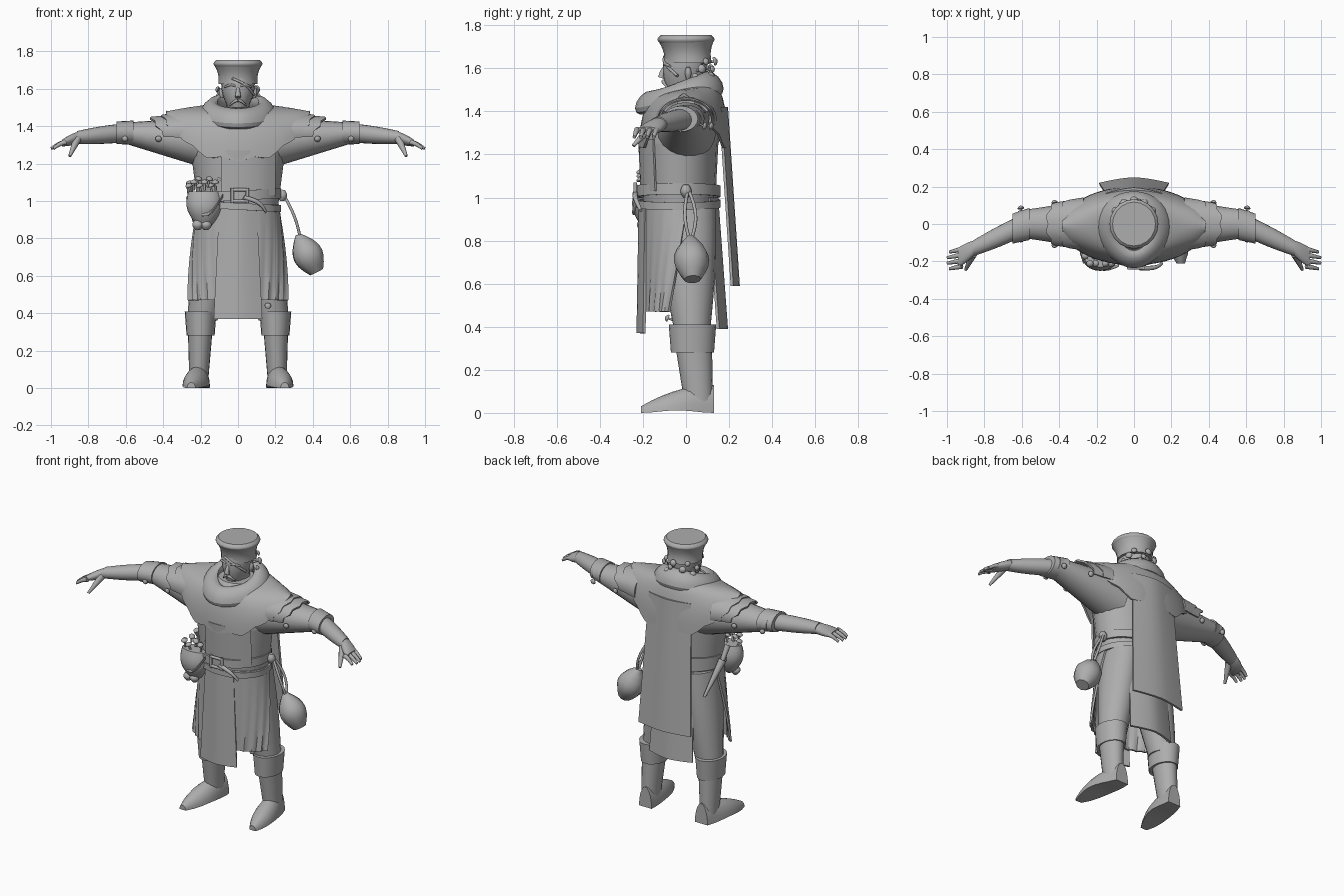
import bpy, bmesh
from math import sin, cos, pi, radians, sqrt
from mathutils import Vector

if "Cube" in bpy.data.objects:
    bpy.data.objects.remove(bpy.data.objects["Cube"])

grey = bpy.data.materials.new("plain grey")
grey.use_nodes = True
grey.diffuse_color = (.42, .42, .42, 1)
for node in grey.node_tree.nodes:
    if node.type == 'BSDF_PRINCIPLED':
        node.inputs["Base Color"].default_value = grey.diffuse_color


def lerp(start, end, t):
    return start + (end - start) * t


def grid(name, rows, closed=False, cap=False, thick=0, mirror=False):
    """Skin a list of point rows into a mesh object."""
    bm = bmesh.new()
    verts = [[bm.verts.new(point) for point in row] for row in rows]
    count = len(rows[0])
    for lower, upper in zip(verts, verts[1:]):
        for i in range(count if closed else count - 1):
            j = (i + 1) % count
            bm.faces.new((lower[i], lower[j], upper[j], upper[i]))
    if cap:
        bm.faces.new(verts[0])
        bm.faces.new(verts[-1])
    bmesh.ops.recalc_face_normals(bm, faces=bm.faces[:])
    if thick:
        bmesh.ops.solidify(bm, geom=bm.faces[:], thickness=thick)
        bmesh.ops.recalc_face_normals(bm, faces=bm.faces[:])
    mesh = bpy.data.meshes.new(name)
    bm.to_mesh(mesh)
    bm.free()
    mesh.materials.append(grey)
    mesh.shade_smooth()
    mesh.set_sharp_from_angle(angle=radians(40))
    part = bpy.data.objects.new(name, mesh)
    bpy.context.scene.collection.objects.link(part)
    if mirror:
        part.modifiers.new("mirror", 'MIRROR').use_mirror_merge = False


def sheet(name, rule, across=9, along=8, closed=False, **options):
    """Sample rule(u, v) over the unit square."""
    spans = across if closed else across - 1
    rows = [[rule(i / spans, j / (along - 1)) for i in range(across)] for j in range(along)]
    grid(name, rows, closed=closed, **options)


def loft(name, start, end, size, end_size, swell=0, axis='Z', mirror=False):
    """Level ellipses from start to end, swelling midway."""
    start, end, size, end_size = map(Vector, (start, end, size, end_size))

    def rule(u, v):
        wide, deep = lerp(size, end_size, v) + Vector((swell, swell)) * sin(pi * v)
        p, q = wide * cos(2 * pi * u), deep * sin(2 * pi * u)
        return lerp(start, end, v) + Vector((p, q, 0) if axis == 'Z' else (0, p, q))
    sheet(name, rule, across=20, closed=True, cap=True, mirror=mirror)


def tube(name, start, end, radius, tip, sag=(0, 0, 0), swell=0, mirror=False):
    """Round section swept from start to end, sagging and swelling midway."""
    start, end, sag = map(Vector, (start, end, sag))
    turn = (end - start).to_track_quat('Z', 'Y')

    def rule(u, v):
        r = lerp(radius, tip, v) + swell * sin(pi * v)
        ring = Vector((r * cos(2 * pi * u), r * sin(2 * pi * u), 0))
        return lerp(start, end, v) + sag * sin(pi * v) + turn @ ring
    sheet(name, rule, across=10, closed=True, cap=True, mirror=mirror)


def mushroom(root, direction, size):
    root, lift = Vector(root), Vector(direction).normalized() * size
    tube("mushroom_stem", root - lift / 2, root + lift, size / 4, size / 5)
    tube("mushroom_cap", root + lift, root + lift * 1.7, size * .7, size / 5, swell=size / 4)


# Torso and legs
loft("waist", (0, -.03, .86), (0, -.03, 1.25), (.2, .16), (.25, .18))
loft("chest", (0, -.03, 1.25), (0, 0, 1.5), (.25, .18), (.12, .11), swell=.04)
loft("trouser_leg", (.1, 0, .95), (.19, .03, .36), (.11, .14), (.08, .08), swell=.01, mirror=True)
loft("boot_shaft", (.2, .03, .38), (.21, .06, .03), (.07, .09), (.05, .065), mirror=True)
loft("boot_cuff", (.2, .03, .28), (.2, .03, .41), (.075, .1), (.085, .11), mirror=True)


# Pointed shoe, swept from heel to toe
def shoe(u, v):
    width = (.045 + .025 * sin(pi * v)) * (1 - v ** 6 / 2)
    arch = .012 * sin(pi * v) ** 2
    height = max(0, sin(2 * pi * u)) * (.13 - .1 * v * v - arch)
    return (lerp(.2, .25, v) + width * cos(2 * pi * u), lerp(.13, -.21, v), arch + height)


sheet("shoe", shoe, across=20, closed=True, cap=True, mirror=True)

# Arms and hands
loft("sleeve", (.16, 0, 1.31), (.62, 0, 1.365), (.14, .14), (.07, .053), axis='X', mirror=True)
loft("sleeve_cuff", (.56, 0, 1.365), (.65, -.025, 1.365), (.086, .065), (.08, .06), axis='X', mirror=True)
loft("forearm", (.6, -.01, 1.365), (.86, -.13, 1.34), (.06, .05), (.042, .034), swell=.005, axis='X', mirror=True)
loft("palm", (.84, -.12, 1.345), (.94, -.18, 1.31), (.035, .03), (.053, .018), swell=.006, axis='X', mirror=True)
for k in range(4):
    y = -.135 - .03 * k
    reach = 1 - .006 * (k - 1.5) ** 2
    tube("finger", (.92, y, 1.315), (reach, y - .015, 1.28), .015, .008, sag=(0, 0, .006), mirror=True)
tube("thumb", (.86, -.16, 1.33), (.9, -.245, 1.24), .022, .008, mirror=True)


# Mantle with a ragged hem, dropping least over the shoulders
def mantle(u, v):
    side, back = cos(2 * pi * u), sin(2 * pi * u)
    spread, drop = sin(v * pi / 2), 1 - cos(v * pi / 2)
    rag = .05 * abs((u * 14) % 1 - .5) * v ** 4
    hem = 1.21 + .25 * abs(side) ** 3 + rag
    return (lerp(.13, .385, spread) * side, lerp(.13, .21, spread) * back - .01, lerp(1.505 + .03 * back, hem, drop))


sheet("mantle", mantle, across=56, closed=True, thick=.012)


# Rolled hood collar, tilted down and pointed at the front
def collar(u, v):
    side, back = cos(2 * pi * u), sin(2 * pi * u)
    out, up = .05 * cos(2 * pi * v), .05 * sin(2 * pi * v)
    point = 1 + .15 * max(0, -back) ** 6
    return ((.155 + out) * side, (.145 * point + out) * back - .02, 1.485 + .045 * back + up - out / 2)


sheet("hood_collar", collar, across=32, along=13, closed=True)

# Two overlapping shoulder flaps on each arm
for layer in range(2):
    def flap(u, v):
        angle = lerp(-.25, pi + .25, u)
        edge = .34 + .06 * (layer + sin(angle)) + .03 * abs((u * 5) % 1 - .5)
        inset = .012 * (layer + v)
        return (lerp(.27 + .05 * layer, edge, v), (.142 - inset) * cos(angle), 1.365 + (.11 - inset) * sin(angle))
    sheet("shoulder_flap", flap, across=31, along=4, thick=.012, mirror=True)


# Open-backed skirt with soft folds
def skirt(u, v):
    angle = (2 * u - 1) * radians(lerp(100, 66, v))
    fold = .006 * v * cos(u * 24 * pi)
    return ((lerp(.22, .29, v) + fold) * sin(angle), lerp(-.025, 0, v) - (lerp(.18, .2, v) + fold) * cos(angle),
            lerp(.98, .47, v))


sheet("skirt", skirt, across=41, thick=.012)


# Hanging cloth panels: half widths, depths, heights and the curl of their edges
def panel(name, width, hem_width, y, hem_y, top, hem, curl):
    def rule(u, v):
        side = 2 * u - 1
        return (side * lerp(width, hem_width, v), lerp(y, hem_y, v) + curl * abs(side) ** 1.5, lerp(top, hem, v))
    sheet(name, rule, thick=.013)


panel("front_tabard", .1, .13, -.22, -.23, .98, .37, curl=.03)
panel("cape", .15, .187, .195, .25, 1.42, .59, curl=-.03)
panel("back_tabard", .13, .155, .15, .195, 1, .39, curl=-.04)


# Bib wrapped on the chest
def bib(u, v):
    x = lerp(-.09, .2, u)
    return (x, -.035 - .187 * sqrt(1 - (x / .26) ** 2) + .01 * v, lerp(1.27, 1.03, v))


sheet("bib", bib, thick=.01)

# Crossed belts with a square buckle
for tilt in (.012, -.012):
    def belt(u, v):
        side, back = cos(2 * pi * u), sin(2 * pi * u)
        height = lerp(1, -1, v) * (.022 + tilt / 3)
        return (.23 * side, .195 * back - .035, 1 + tilt * (2.4 + side) + height)
    sheet("belt", belt, across=32, along=2, closed=True, thick=.014)
for i in (-1, 1):
    x, z = .01 + .04 * i, 1.03 + .03 * i
    tube("buckle_side", (x, -.235, .99), (x, -.235, 1.07), .009, .009)
    tube("buckle_bar", (-.03, -.235, z), (.05, -.235, z), .009, .009)
tube("belt_tail", (.03, -.235, 1.02), (.15, -.21, .94), .014, .008, sag=(.02, -.01, .01))

# Round bag hanging from a knot on the left hip
tube("belt_knot", (.235, 0, 1), (.24, 0, 1.06), .012, .012, swell=.014)
for spread in (-.02, .03):
    tube("bag_cord", (.24, .01, 1.04), (.335, .02, .79), .008, .008, sag=(.015, spread, 0))
tube("round_bag", (.32, .02, .82), (.42, .03, .62), .015, .04, swell=.055)

# Satchel full of mushrooms
loft("satchel", (-.18, -.18, .87), (-.18, -.18, 1.05), (.04, .03), (.085, .05), swell=.03)
tube("satchel_strap", (-.27, -.18, 1.02), (-.08, -.22, 1.03), .009, .009, sag=(0, -.04, -.1))
for x in (-.215, -.17):
    tube("satchel_tassel", (x, -.2, .9), (x, -.2, .845), .012, .012, swell=.018)
for i in range(9):
    lean = i % 3 - 1
    mushroom((-.255 + .019 * i, -.165 - .04 * (i % 2), 1.07 + .018 * lean), (lean / 4, -.2, 1), .026)

# Sheathed knife on the right hip
tube("knife_sheath", (-.255, -.01, 1.02), (-.215, .12, .82), .024, .008)
tube("knife_handle", (-.255, -.01, 1.02), (-.26, -.055, 1.1), .014, .018)

# Head and face
loft("neck", (0, .02, 1.4), (0, .01, 1.52), (.07, .07), (.06, .07))
loft("head", (0, -.01, 1.5), (0, 0, 1.66), (.055, .08), (.09, .1), swell=.012)
tube("nose", (0, -.095, 1.61), (0, -.115, 1.555), .008, .016, sag=(0, -.004, 0))
tube("brow", (.012, -.1, 1.615), (.07, -.075, 1.61), .007, .006, sag=(0, -.01, .008), mirror=True)
tube("moustache", (0, -.105, 1.54), (.045, -.085, 1.51), .01, .004, sag=(0, -.006, .005), mirror=True)
tube("ear", (.085, .01, 1.55), (.09, .01, 1.605), .008, .008, swell=.007, mirror=True)
tube("eye_patch_strap", (-.03, -.1, 1.655), (.088, -.04, 1.565), .007, .007, sag=(.01, -.025, .01))

# Flared hat with a rolled rim
loft("hat_crown", (0, .01, 1.625), (0, 0, 1.73), (.105, .11), (.128, .13), swell=-.01)
loft("hat_rim", (0, 0, 1.715), (0, 0, 1.755), (.118, .12), (.115, .117), swell=.014)

# Mushrooms growing on the head, sleeves and boots
for i in range(11):
    angle = radians(20 + 14 * i)
    out, back = cos(angle), sin(angle)
    mushroom((.09 * out, .1 * back, 1.555 + .035 * (i % 3)), (out, back, .25), .022 + .006 * (i % 2))
for side in (-1, 1):
    mushroom((side * .16, -side * .06, .43), (0, -side, .4), .023)
    for face in (-1, 1):
        for reach in (.42, .6):
            mushroom((side * reach, face * (.16 - reach / 6), 1.34), (side / 5, face, -.3), .023)
